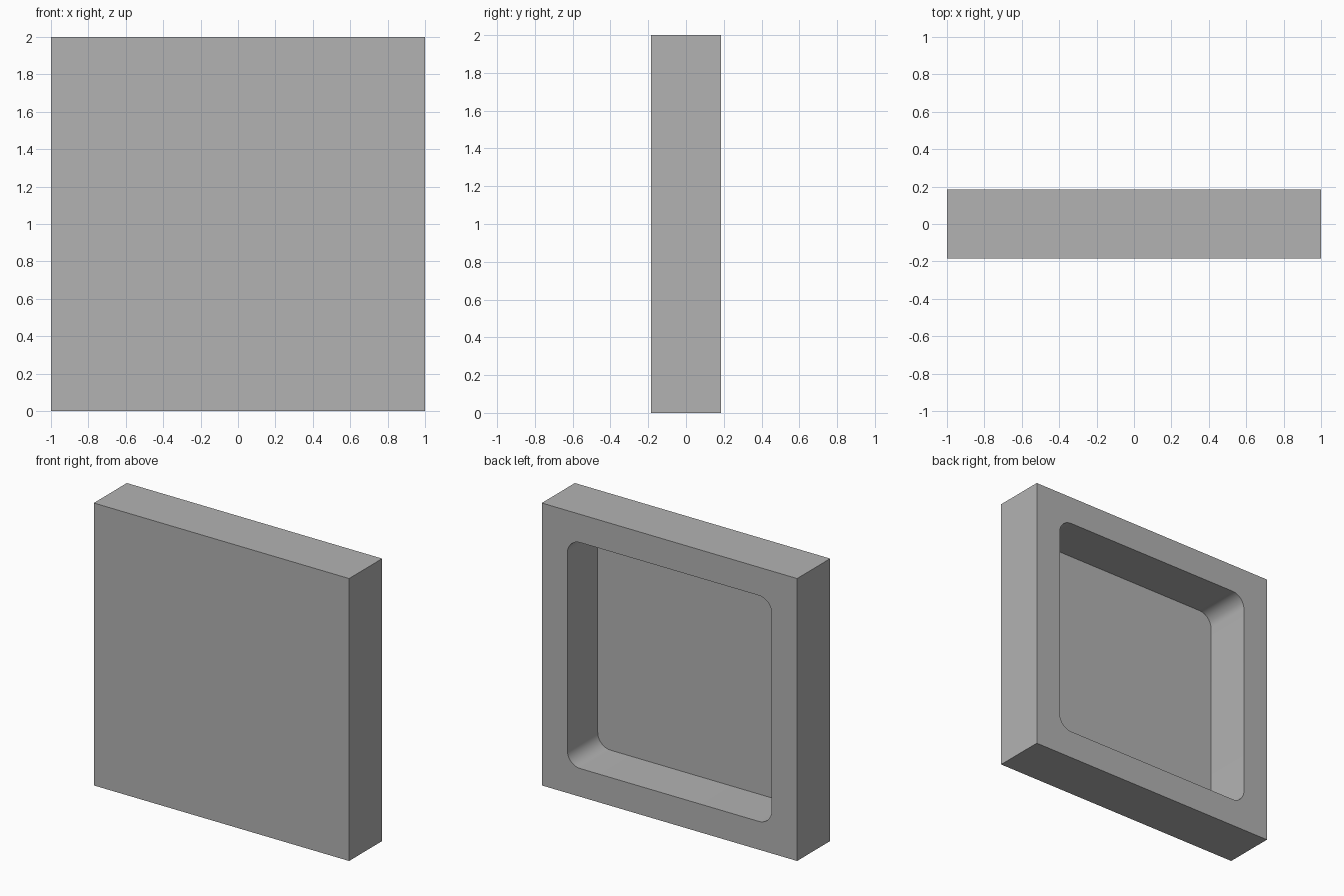
import bpy
import bmesh
from mathutils import Matrix, Vector

default_cube = bpy.data.objects.get("Cube")
if default_cube:
    bpy.data.objects.remove(default_cube, do_unlink=True)

SIZE, DEPTH = 2.0, 0.37        # outer block
OPENING, RADIUS = 1.6, 0.1     # recess opening and its corner radius
PANEL = 0.03                   # thickness of the closed front

grey = bpy.data.materials.new("light grey")
grey.use_nodes = True
colour = (0.45, 0.45, 0.45, 1)
grey.diffuse_color = colour
grey.node_tree.nodes["Principled BSDF"].inputs["Base Color"].default_value = colour


def make_box(name, size, y_min, y_max, corner=0):
    """Box centred on x and z = 1, with optional rounded edges along y."""
    bm = bmesh.new()
    bmesh.ops.create_cube(bm, size=1)
    bm.transform(Matrix.Translation((0, (y_min + y_max) / 2, SIZE / 2))
                 @ Matrix.Diagonal((size, y_max - y_min, size, 1)))
    if corner:
        along_y = [e for e in bm.edges
                   if abs((e.verts[0].co - e.verts[1].co).normalized().dot(Vector((0, 1, 0)))) > 0.9]
        bmesh.ops.bevel(bm, geom=along_y, offset=corner, segments=10,
                        profile=0.5, affect='EDGES')
    mesh = bpy.data.meshes.new(name)
    bm.to_mesh(mesh)
    bm.free()
    mesh.materials.append(grey)
    obj = bpy.data.objects.new(name, mesh)
    bpy.context.collection.objects.link(obj)
    return obj


# Square tray standing upright, open at the back
tray = make_box("square_tray", SIZE, -DEPTH / 2, DEPTH / 2)
cutter = make_box("recess_cutter", OPENING, -DEPTH / 2 + PANEL, DEPTH, RADIUS)
cutter.hide_render = True

# Cut the rounded recess
cut = tray.modifiers.new("recess", 'BOOLEAN')
cut.operation = 'DIFFERENCE'
cut.solver = 'EXACT'
cut.object = cutter
bpy.ops.object.select_all(action='DESELECT')
bpy.context.view_layer.objects.active = tray
tray.select_set(True)
bpy.ops.object.modifier_apply(modifier=cut.name)
bpy.data.objects.remove(cutter, do_unlink=True)

# Smooth only the rounded inner corners
bpy.ops.object.shade_smooth_by_angle(angle=0.5)
